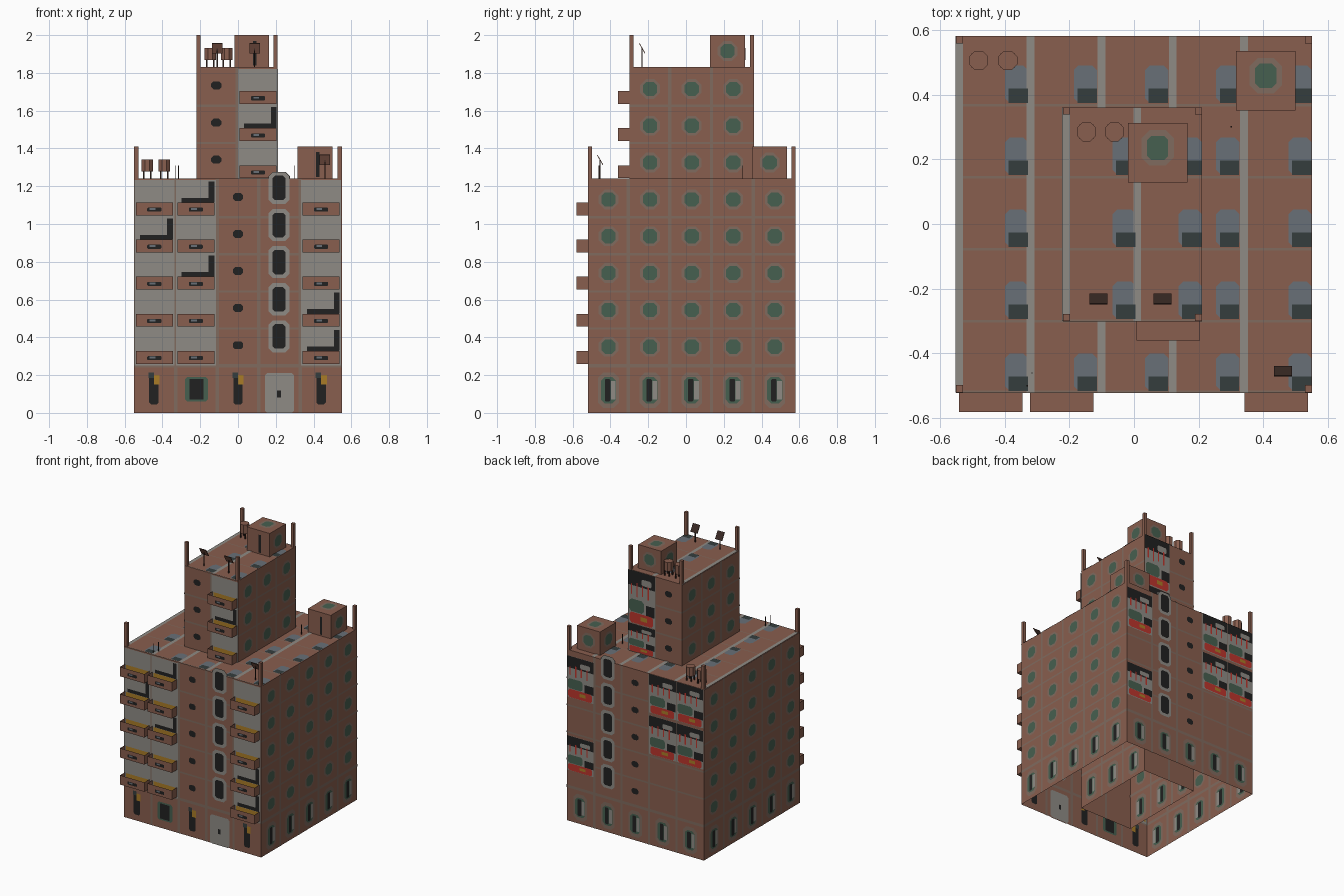
import bpy, bmesh, math
from mathutils import Vector, Matrix

cube = bpy.data.objects.get("Cube")
if cube:
    bpy.data.objects.remove(cube, do_unlink=True)

COLOURS = {
    "terracotta": (.25, .112, .077), "concrete": (.275, .26, .235),
    "faded_seam": (.215, .145, .112), "window_green": (.062, .115, .08),
    "black": (.015, .015, .015), "blue_grey": (.14, .16, .185),
    "dark_slate": (.035, .048, .048), "red": (.5, .035, .025),
    "ochre": (.4, .2, .02), "panel_brown": (.042, .023, .018)}
NAMES = list(COLOURS)
MATS = []
for name, rgb in COLOURS.items():
    m = bpy.data.materials.new(name)
    m.use_nodes = True
    m.diffuse_color = (*rgb, 1)
    shader = m.node_tree.nodes["Principled BSDF"]
    shader.inputs["Base Color"].default_value = (*rgb, 1)
    shader.inputs["Roughness"].default_value = .9
    MATS.append(m)


def finish(bm, name):
    me = bpy.data.meshes.new(name)
    bm.to_mesh(me)
    bm.free()
    for m in MATS:
        me.materials.append(m)
    ob = bpy.data.objects.new(name, me)
    bpy.context.collection.objects.link(ob)
    return ob


def add_box(bm, lo, hi, colour="terracotta", drop=None):
    """Box from corner to corner; drop removes the face with that normal z."""
    lo, hi = Vector(lo), Vector(hi)
    mat = Matrix.Translation((lo + hi) / 2) @ Matrix.Diagonal((*(hi - lo), 1))
    verts = bmesh.ops.create_cube(bm, size=1, matrix=mat)["verts"]
    faces = {f for v in verts for f in v.link_faces}
    for f in faces:
        f.normal_update()
        f.material_index = NAMES.index(colour)
    if drop:
        bmesh.ops.delete(bm, geom=[f for f in faces if f.normal.z * drop > .5],
                         context="FACES_ONLY")


def box(name, lo, hi, colour="terracotta", drop=None):
    bm = bmesh.new()
    add_box(bm, lo, hi, colour, drop)
    return finish(bm, name)


class Wall:
    """Flat surface that carries painted plates, visible from both of its sides."""
    def __init__(self, name, origin, u, v):
        self.name, self.o, self.u, self.v = name, Vector(origin), Vector(u), Vector(v)
        self.n = self.u.cross(self.v)
        self.bm = bmesh.new()

    def plate(self, x, y, w, h, colour, layer=1, cut=0):
        a, b, c = w / 2, h / 2, min(w, h) * cut
        if cut:
            pts = [(a, b - c), (a - c, b), (c - a, b), (-a, b - c),
                   (-a, c - b), (c - a, -b), (a - c, -b), (a, c - b)]
        else:
            pts = [(a, b), (-a, b), (-a, -b), (a, -b)]
        for side in (1, -1):
            vs = [self.bm.verts.new(self.o + self.u * (x + p) + self.v * (y + q)
                                    + self.n * (.0015 * layer * side))
                  for p, q in pts[::side]]
            self.bm.faces.new(vs).material_index = NAMES.index(colour)

    def seams(self, us, floors, lo, hi, top):
        for u in us:
            self.plate(u, top / 2, .018, top, "faded_seam")
        for i in floors:
            self.plate((lo + hi) / 2, floor_z(i), hi - lo, .012 if i else .02, "faded_seam")

    def done(self):
        finish(self.bm, self.name)


def floor_z(i):
    return .25 + .1965 * i


def window(w, u, z):
    w.plate(u, z, .105, .105, "faded_seam", 2, .3)
    w.plate(u, z, .075, .075, "window_green", 3, .25)


def ground_window(w, u):
    w.plate(u, .12, .11, .19, "faded_seam", 2, .25)
    w.plate(u, .12, .08, .14, "window_green", 3, .25)
    w.plate(u - .005, .12, .03, .12, "black", 4, .2)
    w.plate(u + .025, .12, .025, .1, "concrete", 4)


def dots(w, u, floors):
    for i in floors:
        w.plate(u, floor_z(i) + .108, .055, .042, "black", 3, .3)


def tall_windows(w, u, floors):
    for i in floors:
        z = floor_z(i) + .155
        w.plate(u, z, .11, .17, "concrete", 2, .2)
        w.plate(u, z, .07, .13, "black", 3, .2)


def graffiti(w, u, z, h):
    w.plate(u, z + h * .5, .215, h, "concrete", 2)
    w.plate(u, z + h * .86, .215, h * .28, "black", 3)
    w.plate(u + .04, z + h * .82, .08, h * .12, "concrete", 4, .2)
    for k in range(4):
        w.plate(u - .08 + k * .045, z + h * .65, .01, h * (.2 + .07 * (k % 2)), "red", 4)
    w.plate(u - .04, z + h * .34, .12, h * .24, "window_green", 3, .2)
    w.plate(u + .07, z + h * .3, .07, h * .2, "black", 3)
    w.plate(u, z + h * .11, .19, h * .2, "red", 4, .2)
    w.plate(u + .02, z + h * .12, .05, h * .08, "ochre", 5)


def balcony_column(w, u, floors, open_floors, y):
    """Grey bays, dark openings and open-topped balconies."""
    for i in floors:
        z = floor_z(i)
        w.plate(u, z + .098, .212, .1965, "concrete", 2)
        w.plate(u, z + .045, .18, .06, "ochre", 3)
        if i in open_floors:
            w.plate(u + .083, z + .135, .03, .11, "black", 4)
            w.plate(u + .01, z + .09, .17, .025, "black", 4)
        bm = bmesh.new()
        add_box(bm, (u - .098, y - .06, z + .01), (u + .098, y, z + .078), drop=1)
        finish(bm, "balcony")
        spot = Wall("balcony_mark", (0, y - .06, 0), (1, 0, 0), (0, 0, 1))
        spot.plate(u, z + .04, .075, .022, "black", 1, .2)
        spot.plate(u - .01, z + .043, .03, .01, "blue_grey", 2)
        spot.done()


# Building shells, open underneath
box("main_block", (-.55, -.52, 0), (.55, .58, 1.24), drop=-1)
box("tower_block", (-.22, -.30, 0), (.21, .36, 1.83), drop=-1)
MAIN, TOWER = range(5), range(5, 8)
UP = (0, 0, 1)

# Side walls with green windows
for label, sx, floors, xs, cols, lo, hi, top in (
        ("main", 1, MAIN, .55, range(5), -.52, .58, 1.24),
        ("main", -1, MAIN, .55, range(5), -.52, .58, 1.24),
        ("tower", 1, range(8), .21, range(1, 4), -.30, .36, 1.83),
        ("tower", -1, range(8), .22, range(1, 4), -.30, .36, 1.83)):
    w = Wall(label + "_side_windows", (sx * xs, 0, 0), (0, sx, 0), UP)
    w.seams([sx * (-.305 + .22 * k) for k in cols if -.305 + .22 * k < hi - .03],
            floors, *sorted((sx * lo, sx * hi)), top)
    for k in cols:
        u = sx * (-.41 + .22 * k)
        ground_window(w, u)
        for i in floors:
            window(w, u, .35 + .195 * i)
    w.done()

# Main front
w = Wall("main_front_details", (0, -.52, 0), (1, 0, 0), UP)
w.seams([-.33, -.11, .11, .33], MAIN, -.55, .55, 1.24)
for u, gaps in ((-.443, (3,)), (-.223, (2, 4)), (.44, (0, 1))):
    balcony_column(w, u, MAIN, gaps, -.52)
dots(w, 0, MAIN)
tall_windows(w, .217, MAIN)
for u in (-.445, 0, .44):
    w.plate(u, .12, .05, .15, "black", 3, .2)
    w.plate(u + .015, .175, .03, .05, "ochre", 4)
    w.plate(u - .015, .2, .03, .03, "dark_slate", 4)
w.plate(-.22, .125, .12, .13, "window_green", 3, .1)
w.plate(-.22, .125, .075, .11, "black", 4)
w.plate(.22, .105, .155, .21, "concrete", 3, .08)
w.plate(.217, .1, .02, .035, "black", 4)
w.done()

# Tower front
w = Wall("tower_front_details", (0, -.30, 0), (1, 0, 0), UP)
w.seams([-.005], TOWER, -.22, .21, 1.83)
balcony_column(w, .106, TOWER, (6,), -.30)
dots(w, -.115, TOWER)
w.done()

# Back walls, u runs towards -x
w = Wall("main_back_details", (0, .58, 0), (-1, 0, 0), UP)
w.seams([-.33, -.11, .11, .33], MAIN, -.55, .55, 1.24)
dots(w, 0, MAIN)
tall_windows(w, -.22, MAIN)
for k in range(5):
    ground_window(w, -.44 + .22 * k)
for u, z, h in ((-.44, .9, .3), (-.44, .37, .25), (.22, .96, .28), (.44, .96, .28),
                (.22, .66, .28), (.44, .66, .28)):
    graffiti(w, u, z, h)
w.done()
w = Wall("tower_back_details", (0, .36, 0), (-1, 0, 0), UP)
w.seams([.005], TOWER, -.21, .22, 1.83)
dots(w, .115, TOWER)
graffiti(w, -.102, 1.45, .38)
graffiti(w, -.102, 1.245, .2)
w.done()

# Roof paving: seams and patched squares
for label, z, x0, x1, y0, y1, sx, px in (
        ("main", 1.24, -.55, .55, -.52, .58, (-.54, -.32, -.10, .12, .34),
         (-.363, -.15, .07, .29, .513)),
        ("tower", 1.83, -.22, .21, -.30, .36, (-.21, .01), (-.03, .174))):
    w = Wall(label + "_roof_paving", (0, 0, z), (1, 0, 0), (0, 1, 0))
    for x in sx:
        w.plate(x, (y0 + y1) / 2, .024, y1 - y0, "concrete", 2)
    for k in range(5):
        y = -.52 + .2225 * k
        if y < y0 - .05 or y > y1 - .05:
            continue
        w.plate((x0 + x1) / 2, max(y, y0 + .005) - .003, x1 - x0, .007, "faded_seam", 1)
        for x in px:
            w.plate(x, y + .062, .072, .115, "blue_grey", 2, .2)
            w.plate(x + .005, y + .026, .06, .045, "dark_slate", 3)
    w.done()

# Stair houses with a window on each side and on top
for x, y, z in ((.407, .443, 1.24), (.073, .22, 1.83)):
    box("stair_house", (x - .092, y - .092, z), (x + .092, y + .092, z + .17))
    for d in ((1, 0), (0, 1), (-1, 0), (0, -1)):
        w = Wall("stair_house_window", (x + d[0] * .092, y + d[1] * .092, z),
                 (-d[1], d[0], 0), UP)
        if d == (0, -1):
            w.plate(.015, .075, .018, .13, "black", 2)
        else:
            window(w, 0, .085)
        w.done()
    w = Wall("stair_house_skylight", (x, y, z + .17), (1, 0, 0), (0, 1, 0))
    w.plate(0, .015, .1, .11, "faded_seam", 1, .25)
    w.plate(0, .015, .065, .075, "window_green", 2, .2)
    w.done()

# Corner posts
for xs, ys, z in (((-.539, .539), (-.509, .569), 1.24), ((-.209, .199), (-.289, .349), 1.83)):
    for x in xs:
        for y in ys:
            box("corner_post", (x - .011, y - .011, z), (x + .011, y + .011, z + .17))

# Water tanks on legs
for x, y, z in ((-.48, .505, 1.24), (-.39, .505, 1.24), (-.147, .285, 1.83), (-.06, .285, 1.83)):
    bm = bmesh.new()
    bmesh.ops.create_cone(bm, cap_ends=True, segments=8, radius1=.032, radius2=.032, depth=.065,
                          matrix=Matrix.Translation((x, y, z + .07)) @ Matrix.Rotation(math.pi / 8, 4, "Z"))
    for a in (-.018, .018):
        for b in (-.018, .018):
            add_box(bm, (x + a - .004, y + b - .004, z), (x + a + .004, y + b + .004, z + .04),
                    "panel_brown")
    finish(bm, "water_tank")

# Tilted panels on poles, dark on the upper face
for x, y, z in ((-.11, -.232, 1.83), (.088, -.232, 1.83), (.46, -.455, 1.24)):
    bm = bmesh.new()
    tilt = Matrix.Translation((x, y, z + .1)) @ Matrix.Rotation(math.radians(-60), 4, "X")
    bmesh.ops.create_cube(bm, size=1, matrix=tilt @ Matrix.Diagonal((.056, .06, .004, 1)))
    bm.normal_update()
    for f in bm.faces:
        f.material_index = NAMES.index("panel_brown" if f.normal.z > .2 else "terracotta")
    add_box(bm, (x - .003, y - .004, z), (x + .003, y + .002, z + .1), "panel_brown")
    finish(bm, "roof_panel")

# Thin aerials
for x, y in ((-.33, -.5), (-.315, -.46), (.3, .3)):
    box("aerial", (x - .002, y - .002, 1.24), (x + .002, y + .002, 1.31), "panel_brown")
